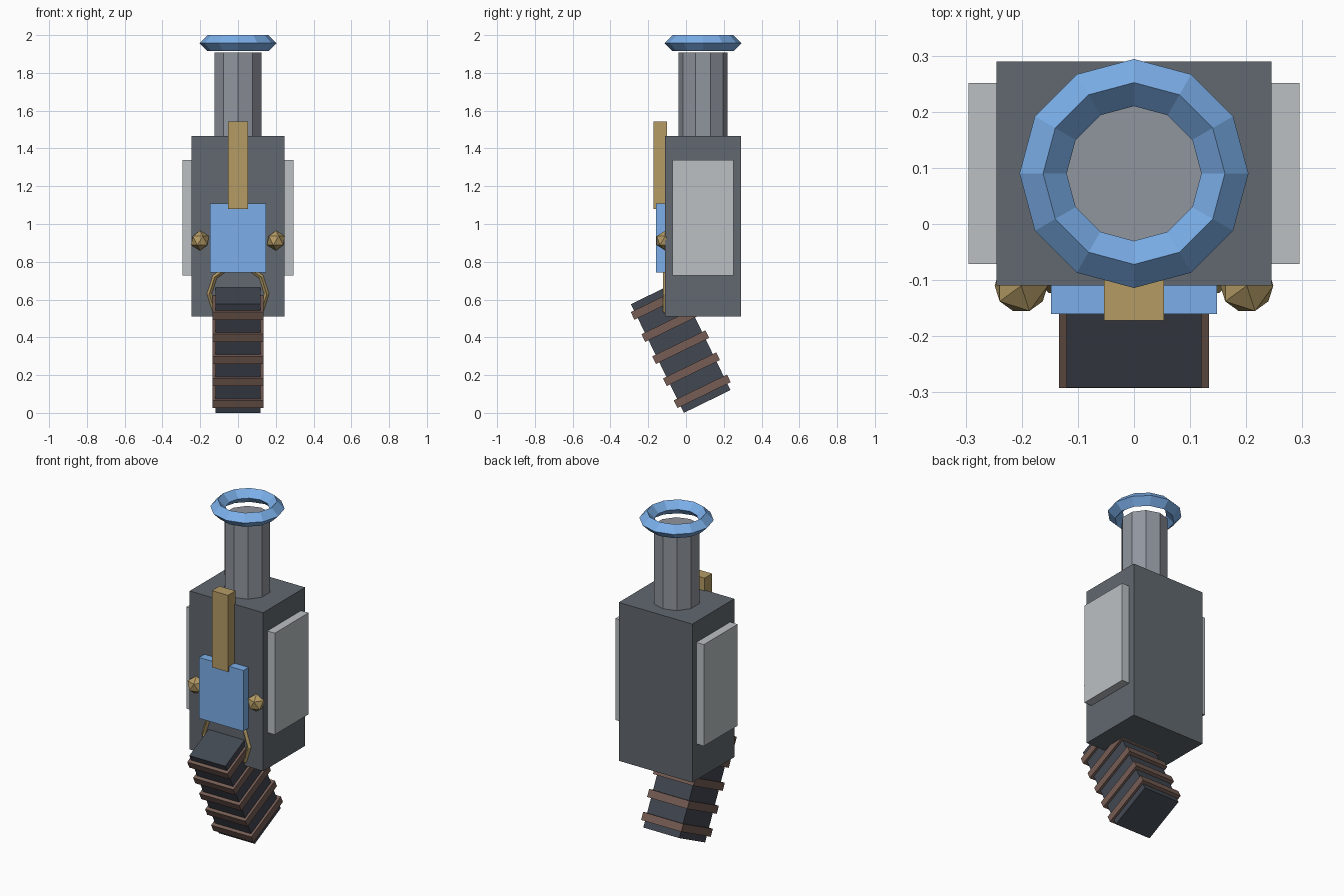
import bpy
from math import radians
from mathutils import Matrix, Vector

if "Cube" in bpy.data.objects:
    bpy.data.objects.remove(bpy.data.objects["Cube"])


def material(name, rgb):
    m = bpy.data.materials.new(name)
    m.diffuse_color = (*rgb, 1)
    m.use_nodes = True
    m.node_tree.nodes["Principled BSDF"].inputs["Base Color"].default_value = m.diffuse_color
    return m


DARK = material("dark_metal", (0.12, 0.14, 0.16))
STEEL = material("steel", (0.28, 0.30, 0.34))
PALE = material("pale_metal", (0.50, 0.53, 0.55))
BLUE = material("blue", (0.20, 0.43, 0.82))
GOLD = material("brass", (0.46, 0.33, 0.13))
GRIP = material("grip_dark", (0.055, 0.065, 0.085))
BROWN = material("leather", (0.18, 0.11, 0.09))


def finish(name, mat):
    ob = bpy.context.object
    ob.name = ob.data.name = name
    ob.data.materials.append(mat)
    return ob


def box(name, mat, center, size, tilt=0.0):
    bpy.ops.mesh.primitive_cube_add(size=1, location=center, rotation=(tilt, 0, 0))
    ob = finish(name, mat)
    ob.scale = size
    return ob


# Main body
box("body", DARK, (0, 0.09, 0.9875), (0.49, 0.40, 0.955))

# Side plates and round studs, mirrored left and right
for side, s in (("left", -1), ("right", 1)):
    box(f"side_plate_{side}", PALE, (s * 0.265, 0.09, 1.034), (0.06, 0.322, 0.612))
    bpy.ops.mesh.primitive_ico_sphere_add(subdivisions=1, radius=0.053,
                                          location=(s * 0.201, -0.11, 0.912))
    finish(f"stud_{side}", GOLD)

# Barrel with a floating muzzle ring
bpy.ops.mesh.primitive_cylinder_add(vertices=10, radius=0.13, depth=0.46,
                                    location=(0, 0.09, 1.677))
finish("barrel", STEEL)
bpy.ops.mesh.primitive_torus_add(major_segments=12, minor_segments=4,
                                 major_radius=0.162, minor_radius=0.042,
                                 location=(0, 0.09, 1.958))
finish("muzzle_ring", BLUE).data.shade_flat()

# Front block and sight rail
box("front_block", BLUE, (0, -0.11, 0.926), (0.295, 0.10, 0.367))
box("sight_rail", GOLD, (0, -0.136, 1.311), (0.107, 0.072, 0.462))

# Trigger guard, set almost flush in the front face
bpy.ops.mesh.primitive_torus_add(major_segments=10, minor_segments=4,
                                 major_radius=0.152, minor_radius=0.013,
                                 location=(0, -0.11, 0.63),
                                 rotation=(radians(90), 0, 0))
finish("trigger_guard", GOLD).data.shade_flat()

# Tilted grip with evenly spaced wrap bands
TILT = radians(26)
center = Vector((0, -0.028, 0.348))
axis = Matrix.Rotation(TILT, 3, 'X') @ Vector((0, 0, 1))
box("grip", GRIP, center, (0.24, 0.274, 0.64), TILT)
for i in range(-2, 3):
    box(f"grip_band_{i + 3}", BROWN, center + axis * 0.13 * i,
        (0.268, 0.313, 0.045), TILT)
